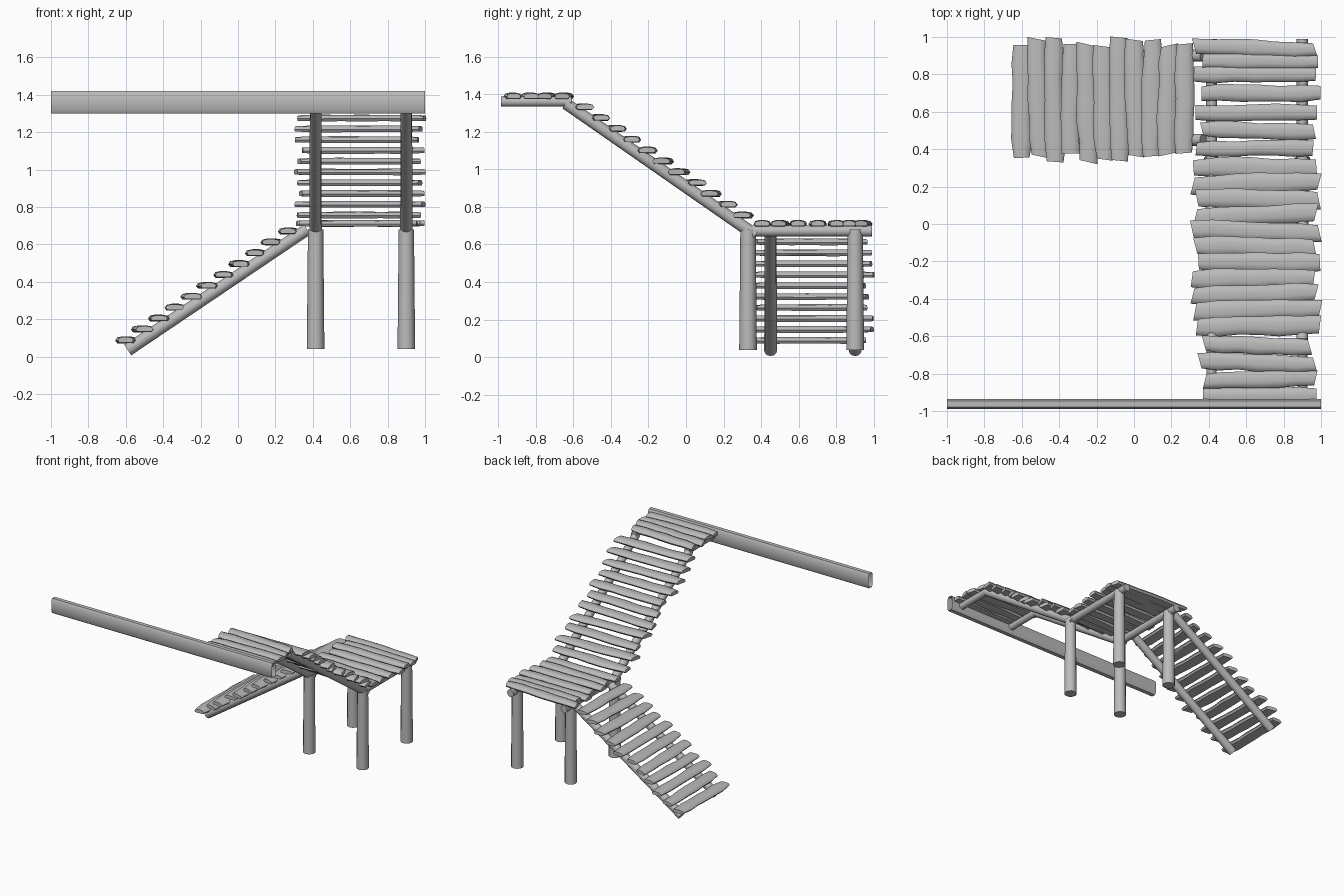
import bpy, bmesh, math, random
from mathutils import Vector

random.seed(7)
cube = bpy.data.objects.get("Cube")
if cube:
    bpy.data.objects.remove(cube, do_unlink=True)

wood = bpy.data.materials.new("grey wood")
wood.use_nodes = True
GREY = (0.5, 0.5, 0.5, 1)
wood.diffuse_color = GREY
wood.node_tree.nodes["Principled BSDF"].inputs["Base Color"].default_value = GREY


def loft(name, rings, caps=True):
    """Skin a list of equal-length point rings into one smooth object."""
    bm = bmesh.new()
    loops = [[bm.verts.new(p) for p in ring] for ring in rings]
    n = len(loops[0])
    for a, b in zip(loops, loops[1:]):
        for i in range(n):
            j = (i + 1) % n
            bm.faces.new((a[i], a[j], b[j], b[i]))
    if caps:
        bm.faces.new(loops[0][::-1])
        bm.faces.new(loops[-1])
    bmesh.ops.recalc_face_normals(bm, faces=bm.faces)
    mesh = bpy.data.meshes.new(name)
    bm.to_mesh(mesh)
    bm.free()
    mesh.materials.append(wood)
    obj = bpy.data.objects.new(name, mesh)
    bpy.context.collection.objects.link(obj)
    bpy.ops.object.select_all(action='DESELECT')
    obj.select_set(True)
    bpy.context.view_layer.objects.active = obj
    bpy.ops.object.shade_smooth_by_angle(angle=math.radians(50))
    return obj


def log(name, start, end, r0, r1, sides=12):
    """Round log between two points."""
    start, end = Vector(start), Vector(end)
    turn = (end - start).to_track_quat('Z', 'Y')
    rings = []
    for p, r in ((start, r0), (end, r1)):
        rings.append([p + turn @ Vector((r * math.cos(t), r * math.sin(t), 0))
                      for t in (math.tau * i / sides for i in range(sides))])
    return loft(name, rings)


# Split-log cross-section: flat bottom, rounded top
SECTION = [(-1, -.2), (-.8, -1), (.8, -1), (1, -.2), (.8, .7), (.3, 1), (-.3, 1), (-.8, .7)]


def plank(name, axis, low, high, across, z, half_width, half_thick=0.018):
    """Rough split plank running along x or y."""
    low += random.uniform(-.025, .03)
    high += random.uniform(-.03, .02)
    skew = random.uniform(-.012, .012)
    rings = []
    for k in range(7):
        t = k / 6
        end = k in (0, 6)
        w = half_width * random.uniform(.88, 1.06) * (.85 if end else 1)
        h = half_thick * (.8 if end else random.uniform(.92, 1.05))
        mid = across + skew * (2 * t - 1) + random.uniform(-.004, .004)
        ring = []
        for u, v in SECTION:
            along = low + (high - low) * t + (u * skew if end else 0)
            side = mid + u * w
            ring.append((along, side, z + v * h) if axis == 'x' else (side, along, z + v * h))
        rings.append(ring)
    return loft(name, rings)


BEAM_X = (0.415, 0.9)

# Landing posts and bearers
for x in BEAM_X:
    for y in (0.33, 0.9):
        log("landing_post", (x, y, 0.04), (x, y, 0.68), 0.047, 0.041)
    log("landing_bearer", (x, 0.33, 0.672), (x, 0.99, 0.672), 0.03, 0.03)
    log("upper_stringer", (x, 0.37, 0.65), (x, -0.64, 1.35), 0.033, 0.031)
    log("balcony_bearer", (x, -0.61, 1.36), (x, -0.985, 1.36), 0.027, 0.027)

# Lower stair stringers
for y in (0.45, 0.9):
    log("lower_stringer", (-0.59, y, 0.035), (0.37, y, 0.68), 0.034, 0.032)

# Landing boards
for y in (0.405, 0.5, 0.595, 0.70, 0.80, 0.87, 0.94):
    plank("landing_board", 'x', 0.34, 0.98, y, 0.712, 0.045)

# Steps of both flights
for i in range(11):
    t = i / 10
    plank("lower_step", 'y', 0.35, 0.98, -0.6 + 0.87 * t, 0.09 + 0.582 * t, 0.055)
    plank("upper_step", 'x', 0.33, 0.98, 0.30 - 0.845 * t, 0.757 + 0.576 * t, 0.054)

# Balcony boards
for y in (-0.65, -0.74, -0.83, -0.92):
    plank("balcony_board", 'x', 0.35, 0.97, y, 1.39, 0.047)

# Long hollow edge beam, open at the ends
beam_section = [(-1, -.7), (-.6, -1), (.6, -1), (1, -.7), (1, .7), (.6, 1), (-.6, 1), (-1, .7)]
loft("edge_beam", [[(x, -0.963 + u * 0.027, 1.36 + v * 0.06) for u, v in beam_section]
                   for x in (-1, 1)], caps=False)
